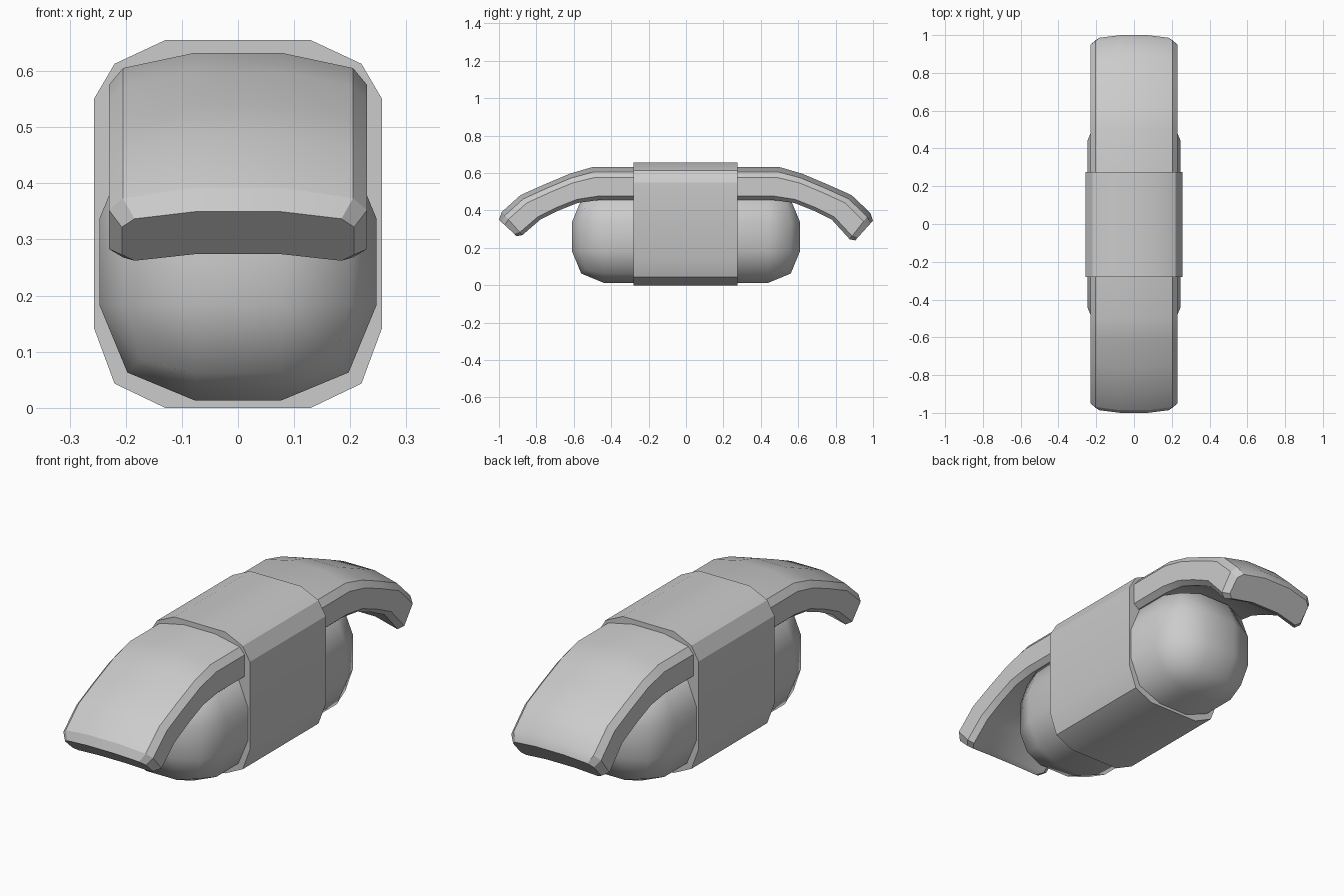
import bpy, bmesh, math
from mathutils import Vector

if "Cube" in bpy.data.objects:
    bpy.data.objects.remove(bpy.data.objects["Cube"])


def add_object(name, bm, angle):
    bmesh.ops.recalc_face_normals(bm, faces=bm.faces)
    mesh = bpy.data.meshes.new(name)
    bm.to_mesh(mesh)
    bm.free()
    ob = bpy.data.objects.new(name, mesh)
    bpy.context.collection.objects.link(ob)
    bpy.ops.object.select_all(action='DESELECT')
    ob.select_set(True)
    bpy.context.view_layer.objects.active = ob
    bpy.ops.object.shade_smooth_by_angle(angle=math.radians(angle))
    return ob


def loft(name, rings, angle):
    """Skin a list of closed rings and cap both ends."""
    bm = bmesh.new()
    loops = [[bm.verts.new(p) for p in r] for r in rings]
    n = len(loops[0])
    for a, b in zip(loops, loops[1:]):
        for i in range(n):
            j = (i + 1) % n
            bm.faces.new((a[i], a[j], b[j], b[i]))
    bm.faces.new(loops[0])
    bm.faces.new(loops[-1])
    return add_object(name, bm, angle)


def mirrored(half):
    """Right half, top to bottom, closed with its left mirror."""
    return half + [(-p[0], *p[1:]) for p in reversed(half)]


# Rounded inner body: 3 x 3 faces per side around a small core box
core, radius = Vector((0.077, 0.44, 0.077)), 0.17
bm = bmesh.new()
bmesh.ops.create_cube(bm, size=2)
bmesh.ops.subdivide_edges(bm, edges=bm.edges[:], cuts=2, use_grid_fill=True)
for v in bm.verts:
    corner = Vector([math.copysign(c, p) for c, p in zip(core, v.co)])
    out = Vector([math.copysign(1, p) if abs(p) > 0.9 else 0 for p in v.co])
    v.co = corner + out.normalized() * radius + Vector((0, 0, 0.26))
add_object("inner_body", bm, 60)

# Central sleeve wrapped around the body
sleeve = mirrored([(0.13, 0.655), (0.22, 0.613), (0.257, 0.55),
                   (0.257, 0.143), (0.22, 0.043), (0.13, 0.0)])
loft("sleeve", [[(x, y, z) for x, z in sleeve] for y in (-0.28, 0.275)], 30)

# Curved cover arching over both ends: (top y, top z, bottom y, bottom z)
stations = [(0.50, 0.632, 0.47, 0.455), (0.62, 0.597, 0.58, 0.440),
            (0.755, 0.540, 0.68, 0.400), (0.885, 0.482, 0.78, 0.350),
            (0.995, 0.388, 0.875, 0.268)]
section = mirrored([(0.08, 1.0), (0.205, 0.85), (0.23, 0.68),
                    (0.23, 0.12), (0.205, 0.0), (0.08, 0.14)])


def cover_ring(side, ty, tz, by, bz, shrink=1.0):
    return [(x * shrink, side * (by + (ty - by) * t), bz + (tz - bz) * t)
            for x, t in section]


def cover_end(side, drop):
    rings = [cover_ring(side, *s) for s in stations[:-1]]
    ty, tz, by, bz = stations[-1]
    rings.append(cover_ring(side, ty - 0.01, tz + 0.004 - drop * 0.2, by, bz - drop))
    # chamfered tip
    rings.append(cover_ring(side, 1.0, 0.350 - drop * 0.2, 0.905, 0.262 - drop, 0.9))
    return rings


loft("curved_cover", cover_end(-1, 0.0)[::-1] + cover_end(1, 0.022), 28)
